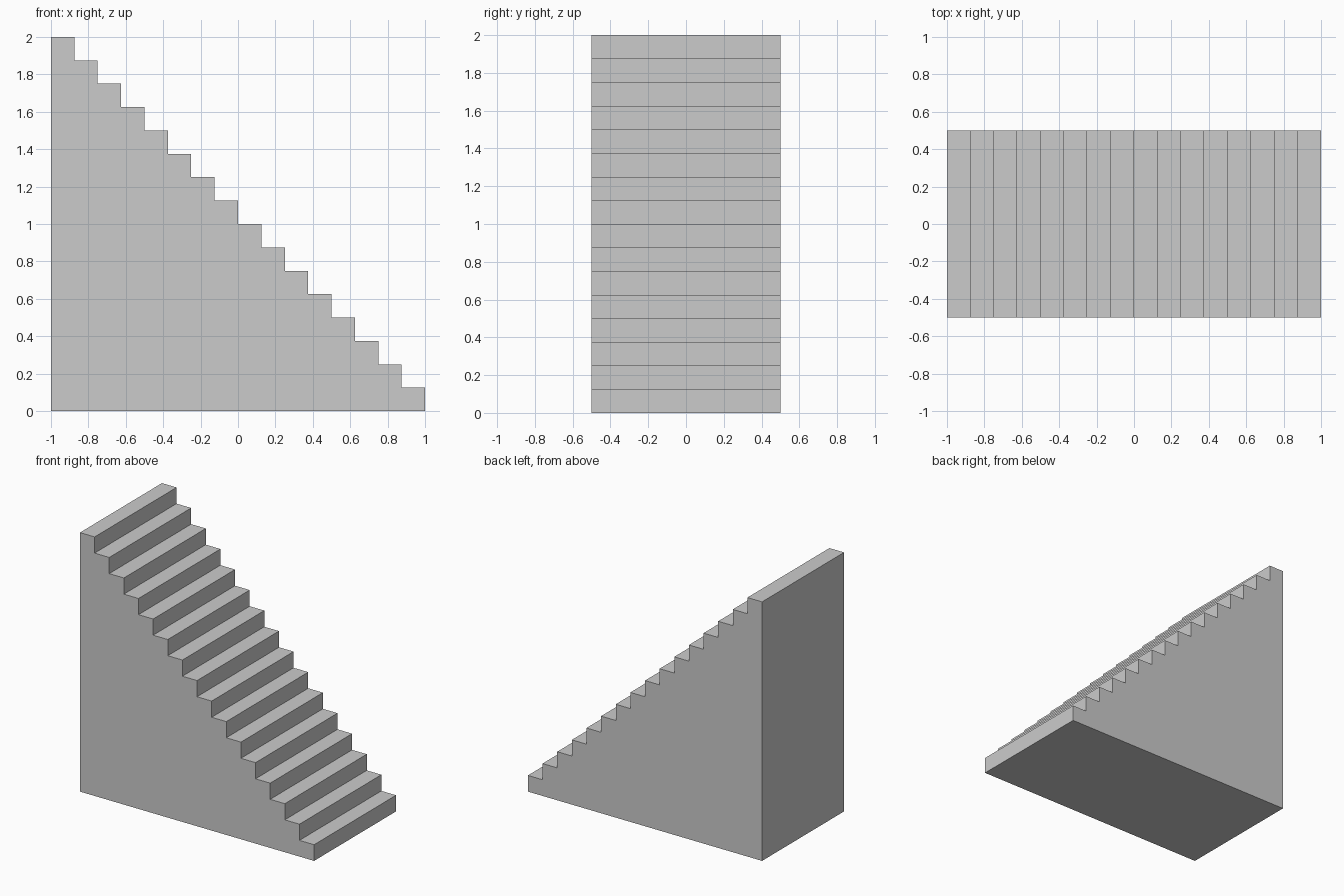
import bpy, bmesh

if "Cube" in bpy.data.objects:
    bpy.data.objects.remove(bpy.data.objects["Cube"])

STEPS = 16
SIZE = 2.0 / STEPS      # tread depth and riser height
HALF_WIDTH = 0.5

# Stepped side profile in x, z: base edge, then up from the lowest step
profile = [(-1.0, 0.0), (1.0, 0.0)]
for i in range(STEPS):
    z = (i + 1) * SIZE
    profile += [(1.0 - i * SIZE, z), (1.0 - (i + 1) * SIZE, z)]

# Solid staircase: profile extruded across its width
bm = bmesh.new()
side = bm.faces.new([bm.verts.new((x, -HALF_WIDTH, z)) for x, z in profile])
result = bmesh.ops.extrude_face_region(bm, geom=[side], use_keep_orig=True)
moved = [g for g in result["geom"] if isinstance(g, bmesh.types.BMVert)]
bmesh.ops.translate(bm, verts=moved, vec=(0, 2 * HALF_WIDTH, 0))
bmesh.ops.recalc_face_normals(bm, faces=bm.faces)

mesh = bpy.data.meshes.new("staircase")
bm.to_mesh(mesh)
bm.free()
bpy.context.collection.objects.link(bpy.data.objects.new("staircase", mesh))
